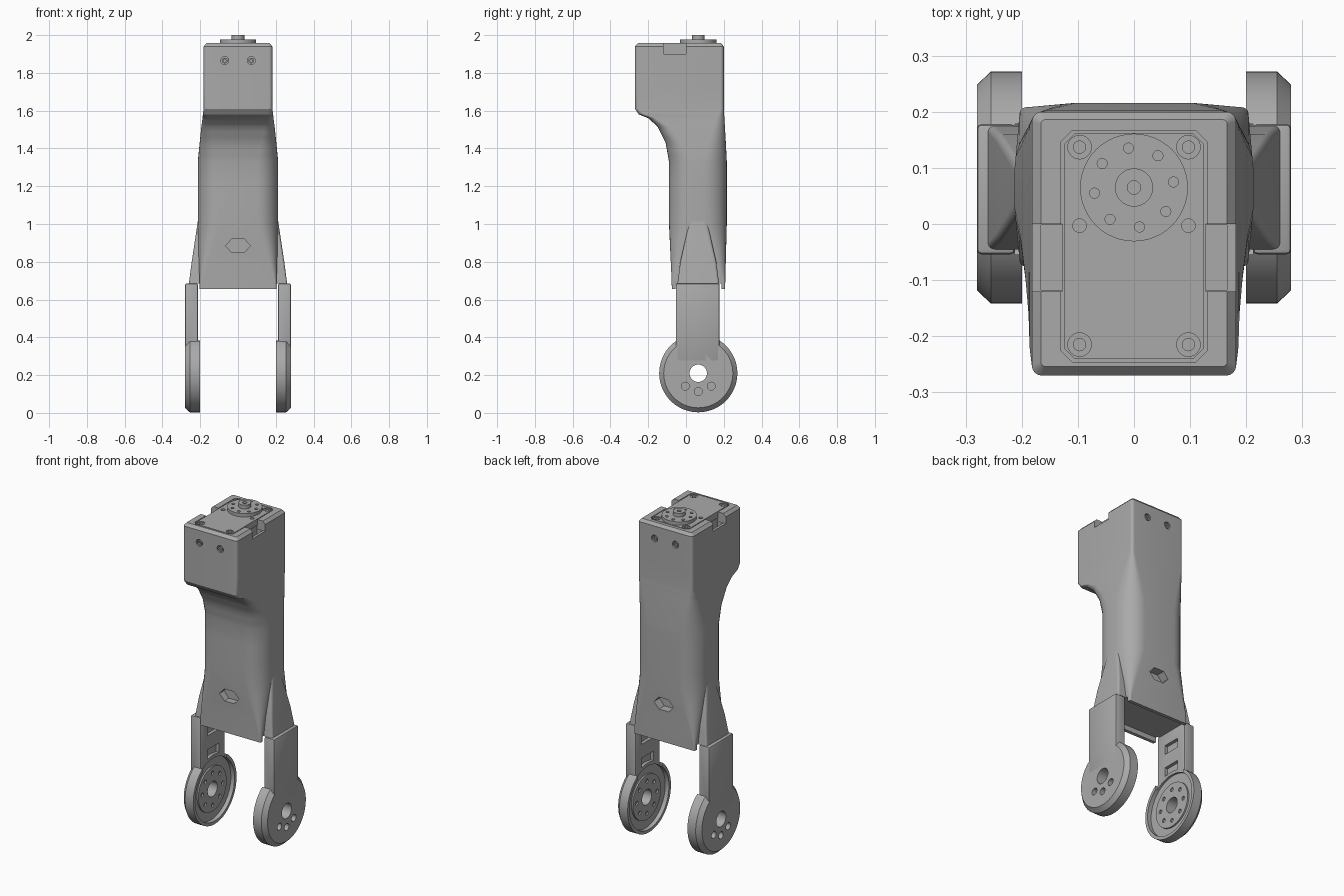
import bpy, bmesh, math
from mathutils import Matrix, Vector

if "Cube" in bpy.data.objects:
    bpy.data.objects.remove(bpy.data.objects["Cube"], do_unlink=True)

grey = bpy.data.materials.new("plain grey")
grey.use_nodes = True
grey.diffuse_color = (0.4, 0.4, 0.4, 1)
grey.node_tree.nodes["Principled BSDF"].inputs["Base Color"].default_value = (0.4, 0.4, 0.4, 1)

CY = 0.065        # y of the main axis
CZ = 0.21         # z of the lower joint


def to_object(name, bm):
    bmesh.ops.recalc_face_normals(bm, faces=bm.faces)
    mesh = bpy.data.meshes.new(name)
    bm.to_mesh(mesh)
    bm.free()
    mesh.materials.append(grey)
    ob = bpy.data.objects.new(name, mesh)
    bpy.context.collection.objects.link(ob)
    return ob


def box(name, x0, x1, y0, y1, z0, z1, bevel=0, vertical_bevel=0):
    bm = bmesh.new()
    bmesh.ops.create_cube(bm, size=1)
    for v in bm.verts:
        v.co = Vector(((x0 + x1) / 2 + v.co.x * (x1 - x0),
                       (y0 + y1) / 2 + v.co.y * (y1 - y0),
                       (z0 + z1) / 2 + v.co.z * (z1 - z0)))
    edges = bm.edges[:]
    if vertical_bevel:
        edges = [e for e in edges if abs(e.verts[0].co.z - e.verts[1].co.z) > 1e-4]
    if bevel or vertical_bevel:
        bmesh.ops.bevel(bm, geom=edges, offset=bevel or vertical_bevel,
                        segments=2 if bevel else 1, profile=0.5, affect="EDGES")
    return to_object(name, bm)


def cyl(name, centre, r, depth, axis="Z", r2=None, sides=32):
    turn = {"Z": Matrix(), "X": Matrix.Rotation(math.pi / 2, 4, "Y"),
            "Y": Matrix.Rotation(math.pi / 2, 4, "X")}[axis]
    bm = bmesh.new()
    bmesh.ops.create_cone(bm, cap_ends=True, segments=sides, radius1=r,
                          radius2=r if r2 is None else r2, depth=depth,
                          matrix=Matrix.Translation(centre) @ turn)
    return to_object(name, bm)


def section(hx, y0, y1, rx, ry, steps=8):
    # Rectangle with elliptical corners
    cy, hy = (y0 + y1) / 2, (y1 - y0) / 2
    pts = []
    for q, (sx, sy) in enumerate([(1, 1), (-1, 1), (-1, -1), (1, -1)]):
        for i in range(steps + 1):
            a = (q + i / steps) * math.pi / 2
            pts.append((sx * (hx - rx) + rx * math.cos(a),
                        cy + sy * (hy - ry) + ry * math.sin(a)))
    return pts


def loft(name, rows, parts=3):
    full = []
    for a, b in zip(rows, rows[1:]):
        full += [[p + (q - p) * i / parts for p, q in zip(a, b)] for i in range(parts)]
    full.append(rows[-1])
    bm = bmesh.new()
    rings = [[bm.verts.new((x, y, r[0])) for x, y in section(*r[1:])] for r in full]
    n = len(rings[0])
    for lo, hi in zip(rings, rings[1:]):
        for i in range(n):
            j = (i + 1) % n
            bm.faces.new((lo[i], lo[j], hi[j], hi[i]))
    bm.faces.new(rings[0])
    bm.faces.new(rings[-1])
    return to_object(name, bm)


def modify(ob, kind, **settings):
    mod = ob.modifiers.new(kind, kind)
    for key, value in settings.items():
        setattr(mod, key, value)
    bpy.context.view_layer.objects.active = ob
    bpy.ops.object.modifier_apply(modifier=mod.name)


def cut(targets, cutters):
    for c in cutters:
        for t in targets:
            modify(t, "BOOLEAN", operation="DIFFERENCE", solver="EXACT", object=c)
        bpy.data.objects.remove(c, do_unlink=True)


def ring(count, radius, start=0.0):
    for i in range(count):
        a = start + i * math.tau / count
        yield radius * math.cos(a), radius * math.sin(a)


# Body: flared base, oval waist, forward-swept square head
body = loft("body", [
    (0.655, 0.203, -0.075, 0.207, 0.008, 0.008),
    (0.70, 0.204, -0.076, 0.208, 0.012, 0.012),
    (1.00, 0.213, -0.09, 0.216, 0.11, 0.12),
    (1.33, 0.213, -0.09, 0.216, 0.11, 0.12),
    (1.43, 0.203, -0.108, 0.211, 0.08, 0.09),
    (1.515, 0.194, -0.15, 0.206, 0.05, 0.06),
    (1.56, 0.188, -0.20, 0.203, 0.035, 0.04),
    (1.58, 0.186, -0.25, 0.202, 0.03, 0.03),
    (1.61, 0.182, -0.27, 0.20, 0.018, 0.018),
    (1.94, 0.182, -0.27, 0.20, 0.018, 0.018),
    (1.957, 0.166, -0.254, 0.186, 0.008, 0.008)])
flare = loft("side_flares", [
    (0.685, 0.26, -0.045, 0.175, 0.012, 0.012),
    (0.80, 0.245, -0.03, 0.16, 0.012, 0.015),
    (1.02, 0.212, 0.02, 0.11, 0.012, 0.02)])

cutters = [box("top_recess", -0.13, 0.13, -0.246, 0.167, 1.92, 2, vertical_bevel=0.02),
           box("base_recess", -0.3, 0.3, -0.055, 0.187, 0.6, 0.685),
           cyl("base_hole", (0, CY, 0.7), 0.05, 0.2)]
for x in (-0.14, 0.14):
    for y in (-0.02, 0.15):
        cutters.append(cyl("base_screw_hole", (x, y, 0.7), 0.012, 0.06, sides=16))
for s in (-1, 1):
    x0, x1 = sorted((s * 0.128, s * 0.25))
    cutters.append(box("notch", x0, x1, -0.12, 0, 1.9, 2))
    x0, x1 = sorted((s * 0.128, s * 0.166))
    cutters.append(box("notch_well", x0, x1, -0.118, -0.002, 1.75, 1.95))
    for y in (-0.27, 0.2):
        cutters.append(cyl("screw_bore", (s * 0.07, y, 1.865), 0.021, 0.06, "Y", sides=24))
# Hexagonal windows low on the front and back
for y in (-0.1, 0.22):
    window = cyl("window", (0, y, 0.885), 0.065, 0.12, "Y", sides=6)
    xs = [v.co.x for v in window.data.vertices]
    if max(xs) < 0.06:
        window.data.transform(Matrix.Translation((0, y, 0.885)) @ Matrix.Rotation(math.pi / 6, 4, "Y")
                              @ Matrix.Translation((0, -y, -0.885)))
    for v in window.data.vertices:
        v.co.z = 0.885 + (v.co.z - 0.885) * 0.65
    cutters.append(window)
cut([body], cutters)

# Screws set into the front and back of the head
parts = [body, flare]
for x in (-0.07, 0.07):
    for y, s in ((-0.258, -1), (0.188, 1)):
        screw = cyl("head_screw", (x, y, 1.865), 0.015, 0.02, "Y", sides=24)
        cut([screw], [cyl("socket", (x, y + s * 0.01, 1.865), 0.008, 0.016, "Y", sides=6)])
        parts.append(screw)

# Motor cover with corner screws
cover = box("motor_cover", -0.125, 0.125, -0.241, 0.162, 1.75, 1.957, vertical_bevel=0.02)
holes = []
for x in (-0.097, 0.097):
    holes.append(cyl("middle_hole", (x, -0.003, 1.957), 0.012, 0.04, sides=20))
    for y in (-0.215, 0.137):
        holes.append(cyl("counterbore", (x, y, 1.957), 0.021, 0.012, sides=24))
        holes.append(cyl("corner_hole", (x, y, 1.957), 0.011, 0.05, sides=16))
cut([cover], holes)

# Output horn and shaft on the top
horn = cyl("output_horn", (0, CY, 1.965), 0.096, 0.024, sides=48)
cut([horn], [cyl("horn_hole", (x, CY + y, 1.975), 0.009, 0.02, sides=16)
             for x, y in ring(8, 0.071, math.radians(8))])
shaft = cyl("output_shaft", (0, CY, 1.985), 0.034, 0.03)
cut([shaft], [cyl("shaft_hole", (0, CY, 2), 0.012, 0.03, sides=20)])
parts += [cover, horn, shaft]

# Legs, built on the +x side and mirrored
strip = box("leg", 0.212, 0.28, -0.054, 0.178, 0.27, 0.685, bevel=0.008)
rim = cyl("wheel_cover", (0.2275, CY, CZ), 0.207, 0.055, "X", sides=64)
face = cyl("wheel_cover_face", (0.2675, CY, CZ), 0.207, 0.025, "X", r2=0.183, sides=64)
plate = cyl("joint_plate", (0.222, CY, CZ), 0.135, 0.012, "X", sides=48)
cut([strip, rim], [cyl("cover_recess", (0.2, CY, CZ), 0.188, 0.05, "X", sides=64)])
cut([rim], [box("rim_gap", 0.15, 0.212, -0.054, 0.178, 0.3, 0.6)])
cut([strip], [box("slot", 0.2, 0.232, 0.01, 0.12, z - 0.028, z + 0.028) for z in (0.44, 0.58)])
cut([strip, rim, face, plate], [cyl("axle_hole", (0.25, CY, CZ), 0.046, 0.3, "X")])
cut([plate], [cyl("bolt_hole", (0.22, CY + y, CZ + z), 0.012, 0.03, "X", sides=16)
              for y, z in ring(8, 0.097)])
cut([rim, face], [cyl("bolt_bore", (0.27, CY + 0.097 * math.cos(a), CZ + 0.097 * math.sin(a)),
                      0.021, 0.06, "X", sides=24)
                  for a in (math.radians(d) for d in (225, 270, 315))])
for ob in (strip, rim, face, plate):
    modify(ob, "MIRROR", use_axis=(True, False, False), use_mirror_merge=False)
    parts.append(ob)

# Smooth shading with crisp edges
bpy.ops.object.select_all(action="DESELECT")
for ob in parts:
    ob.select_set(True)
bpy.context.view_layer.objects.active = body
bpy.ops.object.shade_smooth_by_angle(angle=math.radians(28))
